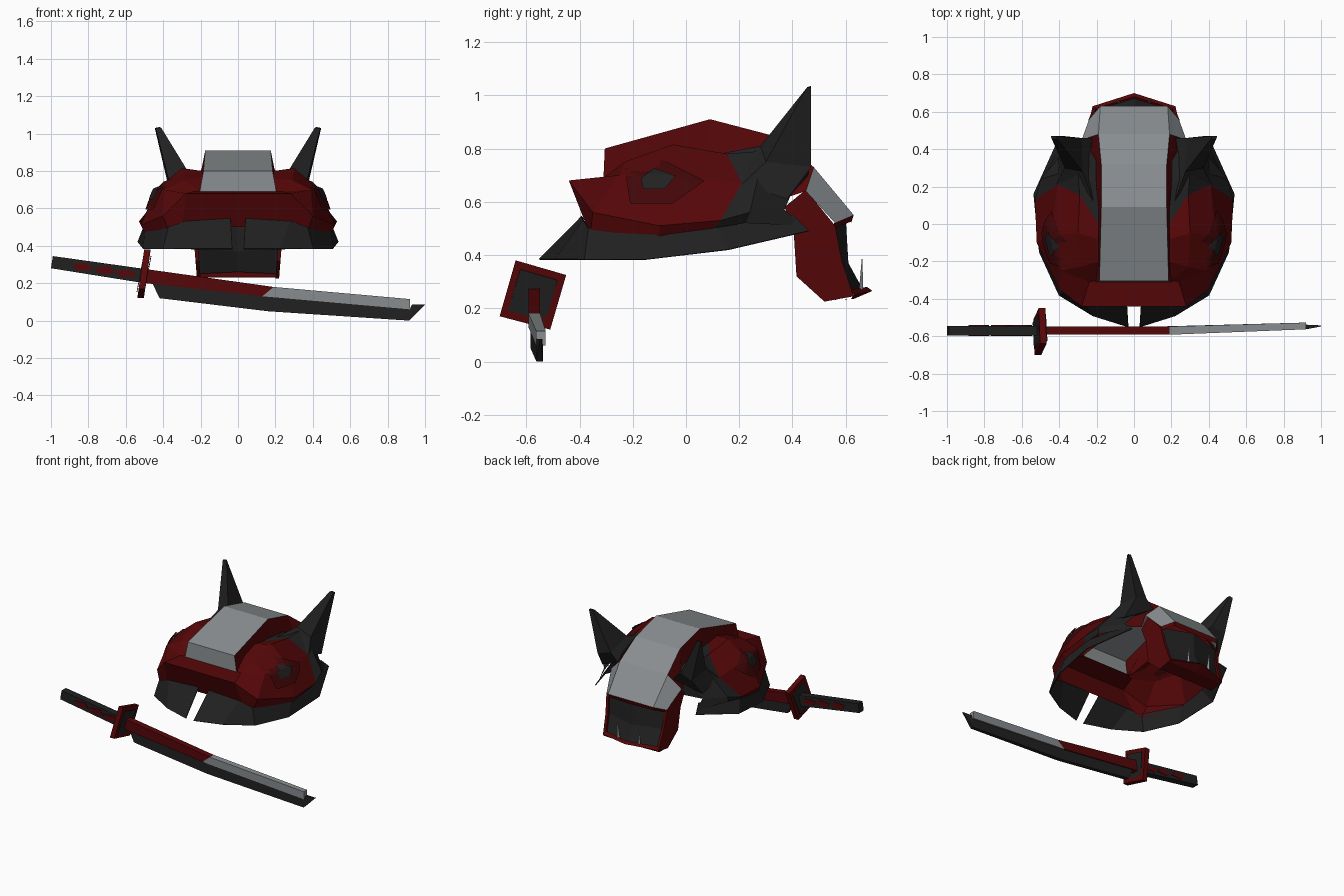
import bpy, bmesh
from mathutils import Vector
from mathutils.bvhtree import BVHTree

if "Cube" in bpy.data.objects:
    bpy.data.objects.remove(bpy.data.objects["Cube"])


def material(name, colour):
    m = bpy.data.materials.new(name)
    m.use_nodes = True
    m.diffuse_color = (*colour, 1)
    bsdf = m.node_tree.nodes["Principled BSDF"]
    bsdf.inputs["Base Color"].default_value = (*colour, 1)
    bsdf.inputs["Roughness"].default_value = 0.7
    return m


MATS = [material("red", (0.092, 0.002, 0.0025)),
        material("charcoal", (0.015, 0.015, 0.015)),
        material("steel grey", (0.25, 0.27, 0.28)),
        material("deep red", (0.055, 0.002, 0.0025))]
RED, DARK, GREY, DEEP = range(4)


def build(name, verts, faces, colours, mirror=False, thickness=0):
    """Make an object; colours is one index, or one index for each face."""
    me = bpy.data.meshes.new(name)
    me.from_pydata([Vector(v) for v in verts], [], faces)
    for m in MATS:
        me.materials.append(m)
    for i, p in enumerate(me.polygons):
        p.material_index = colours if isinstance(colours, int) else colours[i]
    bm = bmesh.new()
    bm.from_mesh(me)
    bmesh.ops.recalc_face_normals(bm, faces=bm.faces)
    bm.to_mesh(me)
    bm.free()
    ob = bpy.data.objects.new(name, me)
    bpy.context.scene.collection.objects.link(ob)
    if thickness:
        s = ob.modifiers.new("thickness", "SOLIDIFY")
        s.thickness = thickness
        s.offset = 0
    if mirror:
        ob.modifiers.new("mirror", "MIRROR")


def loft(name, rings, colour, closed=False, mirror=False, thickness=0):
    """Skin rows of points; colour is an index or a rule on (row, column)."""
    n = len(rings[0])
    faces, cols = [], []
    rule = colour if callable(colour) else (lambda i, j: colour)
    for i in range(len(rings) - 1):
        for j in range(n if closed else n - 1):
            k = (j + 1) % n
            faces.append((i*n + j, i*n + k, (i+1)*n + k, (i+1)*n + j))
            cols.append(rule(i, j))
    if closed:
        last = len(rings) - 1
        faces += [tuple(range(n)), tuple(range(last*n, last*n + n))]
        cols += [rule(0, 0), rule(last - 1, 0)]
    build(name, [p for r in rings for p in r], faces, cols, mirror, thickness)
    return [p for r in rings for p in r], faces


def bar(name, stations, colour):
    """Box section along x; station = x top, x bottom, y, top, bottom, half width."""
    rings = [[(xt, y-w, t), (xt, y+w, t), (xb, y+w, b), (xb, y-w, b)]
             for xt, xb, y, t, b, w in stations]
    loft(name, rings, colour, closed=True)


# helmet dome: rows from rim to crown, columns from front to back
dome = [
    [(.30, -.37, .50), (.37, -.36, .47), (.50, -.10, .47), (.505, .10, .50), (.49, .22, .52), (.39, .44, .51)],
    [(.28, -.44, .68), (.40, -.35, .56), (.52, -.10, .51), (.53, .13, .53), (.50, .24, .56), (.39, .37, .57)],
    [(.24, -.31, .69), (.39, -.25, .70), (.44, -.06, .70), (.41, .21, .67), (.40, .27, .69), (.33, .40, .64)],
    [(.20, -.30, .69), (.29, -.23, .75), (.30, -.05, .815), (.29, .155, .78), (.30, .28, .79), (.24, .45, .70)],
    [(.19, -.28, .69), (.19, -.20, .76), (.19, -.08, .80), (.19, 0, .785), (.19, .2, .775), (.20, .45, .71)],
]
dome = [[(0, r[0][1], r[0][2])] + r for r in dome]
verts, faces = loft("helmet_dome", dome, lambda i, j: DARK if j >= 4 else RED, mirror=True)
tree = BVHTree.FromPolygons([Vector(v) for v in verts], faces)


# eyes wrapped onto the side of the dome
def side_plate(name, outline, lift, colour, steps=4):
    corners = [Vector((2, y, z)) for y, z in outline]
    mid = sum(corners, Vector()) / len(corners)
    edge = [a.lerp(b, s / steps) for a, b in zip(corners, corners[1:] + corners[:1])
            for s in range(steps)]
    edge.append(edge[0])
    rings = []
    for r in range(steps + 1):
        hits = [tree.ray_cast(mid.lerp(p, max(r / steps, .01)), Vector((-1, 0, 0)))[0] for p in edge]
        rings.append([h + Vector((lift, 0, lift * .6)) for h in hits])
    loft(name, rings, colour, mirror=True)


side_plate("eye_surround", [(-.23, .72), (-.10, .76), (.07, .675), (-.05, .59), (-.21, .59)], .006, DEEP)
side_plate("eye_centre", [(-.17, .68), (-.12, .72), (-.04, .69), (-.08, .64), (-.16, .64)], .013, DARK)

# flared skirt, split at the front, tucked inside the dome rim
loft("skirt", [
    [(.04, -.39, .545), (.28, -.385, .53), (.37, -.365, .50), (.495, -.10, .49), (.495, .10, .52), (.38, .40, .55)],
    [(.03, -.55, .383), (.22, -.49, .383), (.40, -.38, .383), (.505, -.15, .383), (.535, .16, .42), (.40, .46, .49)],
], DARK, mirror=True, thickness=.006)

# horns with flared roots
loft("horn", [
    [(.21, .10, .775), (.415, .21, .665), (.40, .38, .61), (.22, .46, .70)],
    [(.275, .28, .81), (.37, .30, .75), (.375, .47, .73), (.28, .46, .76)],
    [(.41, .455, 1.03), (.44, .455, 1.03), (.445, .47, 1.03), (.42, .47, 1.035)],
], DARK, closed=True, mirror=True)

# crest band: top edge (half width, y, z) and foot of its side wall
top = [(.205, -.31, .69), (.185, -.305, .80), (.175, .09, .91), (.175, .32, .85), (.19, .48, .73), (.18, .63, .55)]
foot = [(.205, -.30, .69), (.20, -.25, .69), (.195, .09, .74), (.235, .36, .61), (.28, .45, .64), (.24, .56, .52)]
loft("crest_band", [[(0, y, z), (x, y, z), f] for (x, y, z), f in zip(top, foot)],
     lambda i, j: GREY if j == 0 or i == 4 else RED, mirror=True)
loft("band_lip", [[(0, .63, .55), (.18, .63, .55), (.24, .56, .52)],
                  [(0, .62, .52), (.18, .62, .525), (.23, .55, .50)]], RED, mirror=True)

# hanging jaw: side walls, back panel, floor and lower lip
side = [(.37, .58), (.405, .48), (.415, .32), (.52, .225), (.63, .245), (.585, .38), (.56, .51), (.45, .645)]
n = len(side)
jaw_side = [(.22 + (z - .23) * .08 - d, y, z) for d in (0, .02) for y, z in side]
build("jaw_side", jaw_side,
      [tuple(range(n)), tuple(range(n, 2*n))] +
      [(i, (i+1) % n, n + (i+1) % n, n + i) for i in range(n)], RED, mirror=True)
loft("jaw_back_panel", [[(0, .60, .54), (.22, .555, .52)],
                        [(0, .61, .37), (.21, .57, .38)],
                        [(0, .67, .26), (.21, .61, .25)]], DARK, mirror=True)
loft("jaw_floor", [[(0, .52, .23), (.22, .52, .23)],
                   [(0, .63, .235), (.22, .62, .235)],
                   [(0, .70, .265), (.22, .63, .25)],
                   [(0, .68, .28), (.21, .615, .27)]], RED, mirror=True)
loft("fang", [[(.07, .65, .27), (.095, .65, .27), (.085, .665, .27)],
              [(.082, .66, .385), (.086, .66, .385), (.084, .663, .385)]],
     GREY, closed=True, mirror=True)

# sword
bar("sword_handle", [(-.99, -1, -.57, .345, .28, .025), (-.49, -.5, -.57, .275, .20, .025)], DARK)
for x in (-.83, -.71, -.60):
    z = .3125 - (x + 1) * .15
    for y in (-.597, -.543):
        build("handle_wrap", [(x-.055, y, z+.015), (x+.03, y, z+.02), (x+.055, y, z-.015), (x-.03, y, z-.02)],
              [(0, 1, 2, 3)], RED, thickness=.004)


def guard_ring(x, scale):
    c = Vector((x, -.575, .25))
    corners = [(-.065, .13), (.125, .075), (.065, -.13), (-.125, -.08)]
    return [c + Vector((z * .14, y * scale, z * scale)) for y, z in corners]


loft("sword_guard", [guard_ring(-.52, 1), guard_ring(-.485, 1)], RED, closed=True)
for x in (-.522, -.483):
    build("guard_inlay", guard_ring(x, .74), [(0, 1, 2, 3)], DARK, thickness=.004)

bar("blade_spine_red", [(-.49, -.49, -.57, .275, .20, .022), (.19, .13, -.57, .18, .13, .022)], RED)
bar("blade_spine_steel", [(.19, .13, -.57, .18, .13, .022), (.92, .92, -.545, .115, .06, .018)], GREY)
bar("blade_edge", [(-.46, -.42, -.57, .205, .12, .014), (.16, .16, -.57, .132, .05, .014),
                   (.92, .915, -.55, .064, 0, .012), (.93, .93, -.55, .085, .015, .011),
                   (1, .995, -.545, .085, .08, .003)], DARK)
